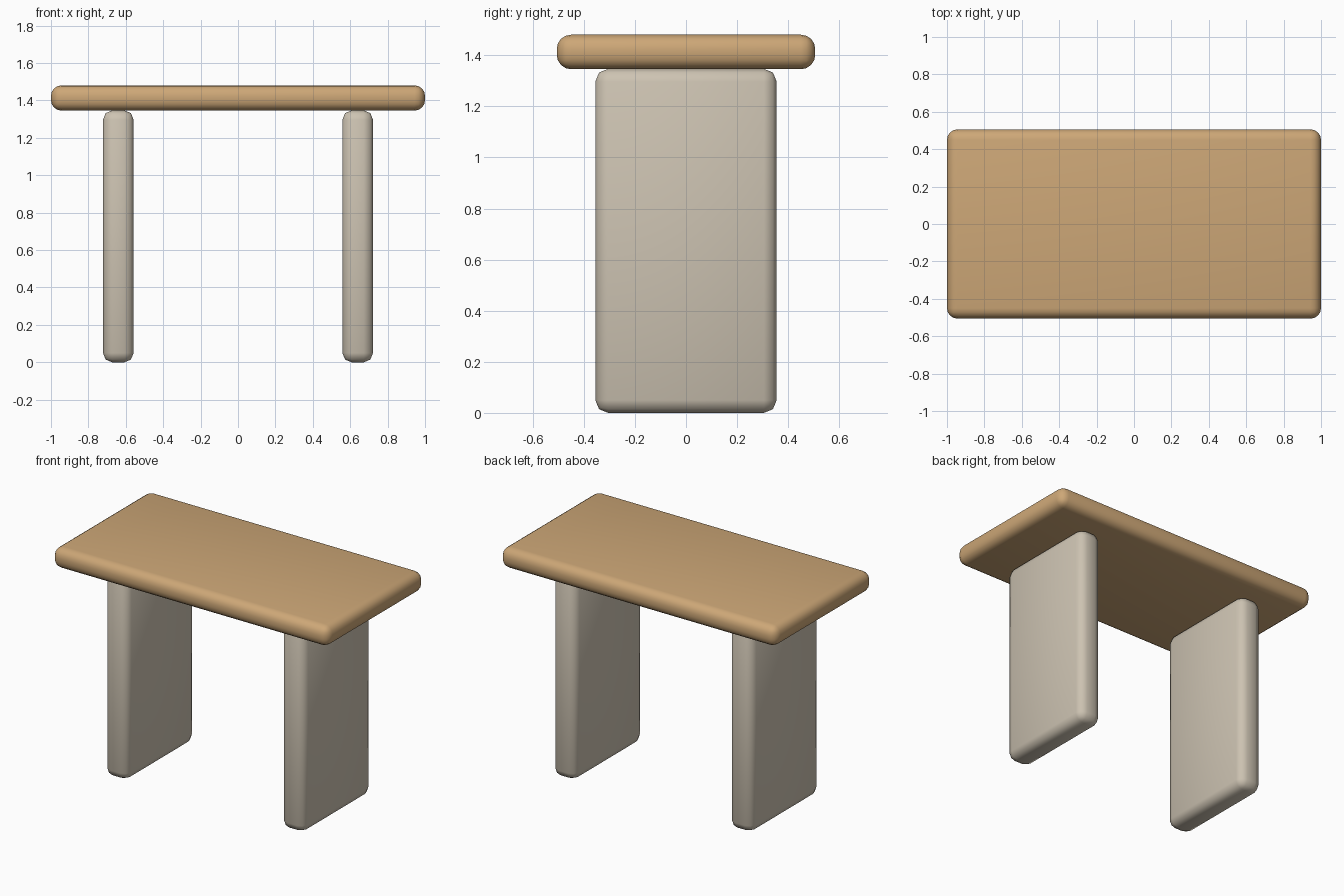
import bpy
import math

cube = bpy.data.objects.get("Cube")
if cube:
    bpy.data.objects.remove(cube, do_unlink=True)


def make_material(name, color):
    mat = bpy.data.materials.new(name)
    mat.use_nodes = True
    mat.diffuse_color = color
    mat.node_tree.nodes["Principled BSDF"].inputs["Base Color"].default_value = color
    return mat


def rounded_slab(name, size, center, radius, segments, mat):
    """Box with rounded edges and smooth shading."""
    bpy.ops.mesh.primitive_cube_add(size=1, location=center)
    obj = bpy.context.object
    obj.name = name
    obj.scale = size
    bpy.ops.object.transform_apply(location=False, rotation=False, scale=True)
    bevel = obj.modifiers.new("rounded_edges", 'BEVEL')
    bevel.width = radius
    bevel.segments = segments
    bevel.limit_method = 'NONE'
    bpy.ops.object.modifier_apply(modifier=bevel.name)
    bpy.ops.object.shade_smooth_by_angle(angle=math.radians(50))
    obj.data.materials.append(mat)
    return obj


wood = make_material("warm_wood", (0.61, 0.386, 0.184, 1))
stone = make_material("pale_stone", (0.61, 0.546, 0.445, 1))

# Table top
rounded_slab("table_top", (2.0, 1.012, 0.135), (0, 0, 1.413), 0.056, 4, wood)

# Slab legs, one at each end
for side, sign in (("left", 1), ("right", -1)):
    rounded_slab(side + "_leg", (0.164, 0.71, 1.347), (sign * 0.64, 0, 0.6735),
                 0.05, 2, stone)
